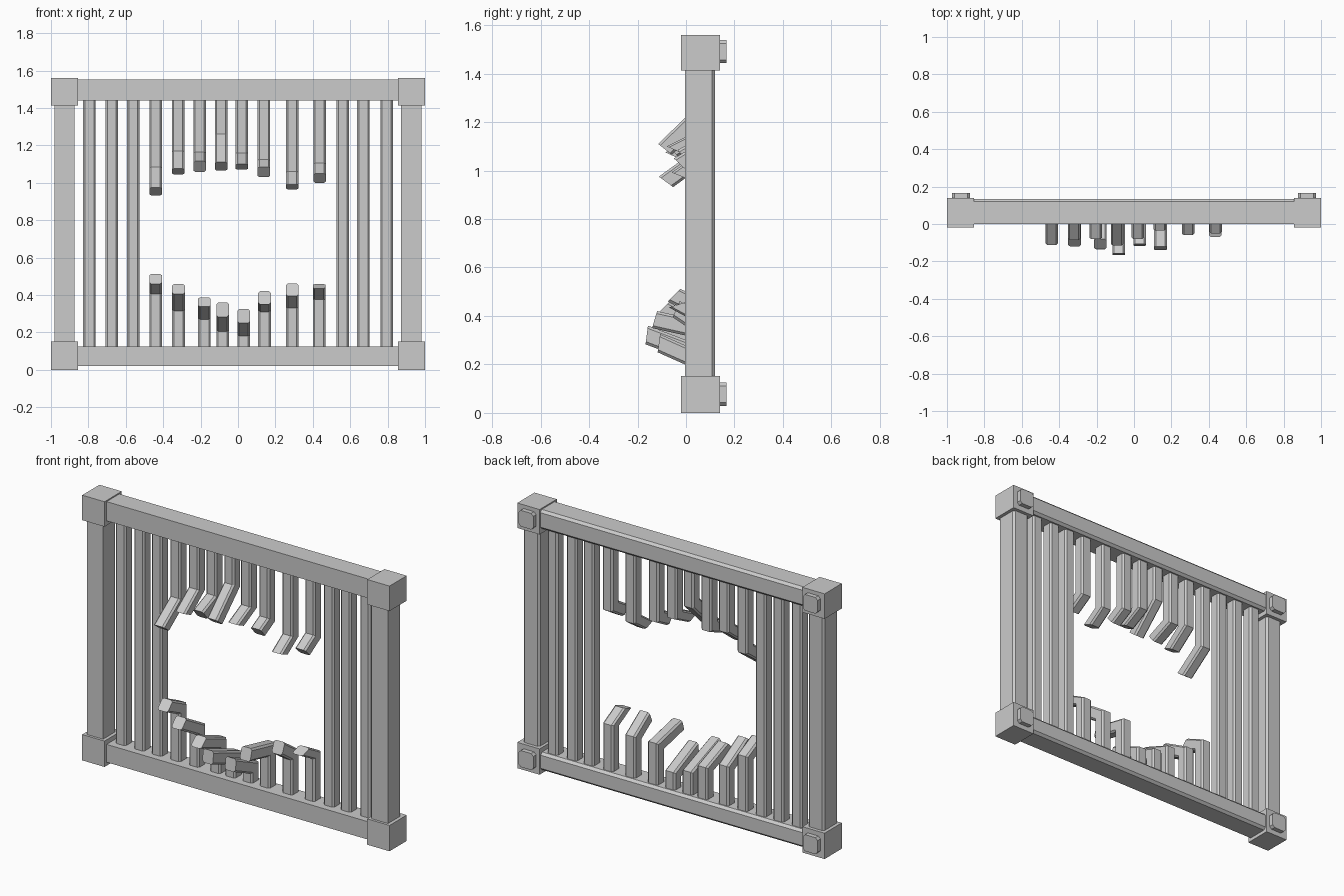
import bpy, bmesh
from mathutils import Vector

if "Cube" in bpy.data.objects:
    bpy.data.objects.remove(bpy.data.objects["Cube"])


def finish(name, bm):
    bmesh.ops.recalc_face_normals(bm, faces=bm.faces)
    me = bpy.data.meshes.new(name)
    bm.to_mesh(me)
    bm.free()
    ob = bpy.data.objects.new(name, me)
    bpy.context.collection.objects.link(ob)
    return ob


def box(name, x, y, z, chamfer=0, pick=None):
    """Box from ranges; pick(a, b) chooses which unit-cube edges get chamfered."""
    bm = bmesh.new()
    bmesh.ops.create_cube(bm, size=1)
    chosen = [e for e in bm.edges if pick and pick(e.verts[0].co, e.verts[1].co)]
    chosen = list(chosen)
    for v in bm.verts:
        v.co = Vector([(r[0] + r[1]) / 2 + c * (r[1] - r[0]) for c, r in zip(v.co, (x, y, z))])
    if chosen:
        bmesh.ops.bevel(bm, geom=chosen, offset=chamfer, segments=1, affect='EDGES')
    return finish(name, bm)


def bar(name, x, stations, w=0.068, c=0.01):
    """Chamfered bar lofted through (front, back) pairs of (y, z) points."""
    h, t = w / 2, c / 0.07
    section = [(-h + c, 0), (h - c, 0), (h, t), (h, 1 - t),
               (h - c, 1), (-h + c, 1), (-h, 1 - t), (-h, t)]
    bm = bmesh.new()
    rings = []
    for f, b in stations:
        rings.append([bm.verts.new((x + u, f[0] + (b[0] - f[0]) * v, f[1] + (b[1] - f[1]) * v))
                      for u, v in section])
    for r0, r1 in zip(rings, rings[1:]):
        for i in range(8):
            j = (i + 1) % 8
            bm.faces.new((r0[i], r0[j], r1[j], r1[i]))
    bm.faces.new(rings[0])
    bm.faces.new(rings[-1])
    return finish(name, bm)


FRONT, BACK = 0.04, 0.11
LOW, HIGH = 0.115, 1.45


def broken_bar(name, x, root, bend, tip_y, tip_front, tip_back):
    off = max(0.073 ** 2 - (tip_front - tip_back) ** 2, 0.0001) ** 0.5
    back_y = tip_y + off
    bend_back = tip_back + (bend - tip_front) * (BACK - back_y) / (FRONT - tip_y)
    bar(name, x, [((FRONT, root), (BACK, root)),
                  ((FRONT, bend), (BACK, bend_back)),
                  ((tip_y, tip_front), (back_y, tip_back))])


# rails and posts, chamfered along the back edges
back_x = lambda a, b: a.y > 0 and b.y > 0 and abs(a.x - b.x) > 0.5
back_z = lambda a, b: a.y > 0 and b.y > 0 and abs(a.z - b.z) > 0.5
box("top_rail", (-0.87, 0.87), (0.0, 0.133), (1.44, 1.553), 0.014, back_x)
box("bottom_rail", (-0.87, 0.87), (0.0, 0.13), (0.02, 0.125), 0.014, back_x)
box("left_post", (-0.98, -0.875), (-0.005, 0.12), (0.1, 1.46), 0.012, back_z)
box("right_post", (0.872, 0.98), (-0.005, 0.12), (0.1, 1.46), 0.012, back_z)

# corner blocks with chamfered bolt heads on the back
knob = lambda a, b: a.y > 0 or b.y > 0
along_y = lambda a, b: abs(a.y - b.y) > 0.5
for side, s in (("left", -1), ("right", 1)):
    xs = sorted((s * 0.855, s * 1.0))
    kx = (s * 0.925 - 0.048, s * 0.925 + 0.048)
    for level, z, kz in (("bottom", (0, 0.152), (0.028, 0.125)),
                         ("top", (1.413, 1.56), (1.443, 1.538))):
        box(f"{level}_{side}_corner_block", xs, (-0.02, 0.14), z)
        box(f"{level}_{side}_bolt", kx, (0.12, 0.167), kz, 0.014, along_y)

# intact bars
for i, x in enumerate((-0.795, -0.675, -0.56, 0.56, 0.67, 0.795)):
    bar(f"intact_bar_{i + 1}", x, [((FRONT, z), (BACK, z)) for z in (LOW, HIGH)])

# upper broken bars: x, bend z, tip y, tip front z, tip back z
upper = [(-0.44, 1.085, -0.112, 0.975, 0.932), (-0.32, 1.17, -0.085, 1.075, 1.045),
         (-0.205, 1.165, -0.08, 1.115, 1.058), (-0.09, 1.26, -0.115, 1.11, 1.065),
         (0.02, 1.16, -0.08, 1.10, 1.07), (0.138, 1.125, -0.035, 1.085, 1.03),
         (0.29, 1.06, -0.06, 0.992, 0.965), (0.437, 1.105, -0.05, 1.05, 1.0)]
for i, (x, *rest) in enumerate(upper):
    broken_bar(f"upper_broken_bar_{i + 1}", x, HIGH, *rest)

# lower broken bars
lower = [(-0.44, 0.405, -0.075, 0.46, 0.512), (-0.318, 0.315, -0.12, 0.405, 0.458),
         (-0.18, 0.27, -0.135, 0.338, 0.387), (-0.082, 0.205, -0.167, 0.283, 0.36),
         (0.03, 0.18, -0.117, 0.25, 0.325), (0.142, 0.31, -0.14, 0.35, 0.42),
         (0.29, 0.33, -0.055, 0.395, 0.462), (0.434, 0.375, -0.07, 0.435, 0.458)]
for i, (x, *rest) in enumerate(lower):
    broken_bar(f"lower_broken_bar_{i + 1}", x, LOW, *rest)
